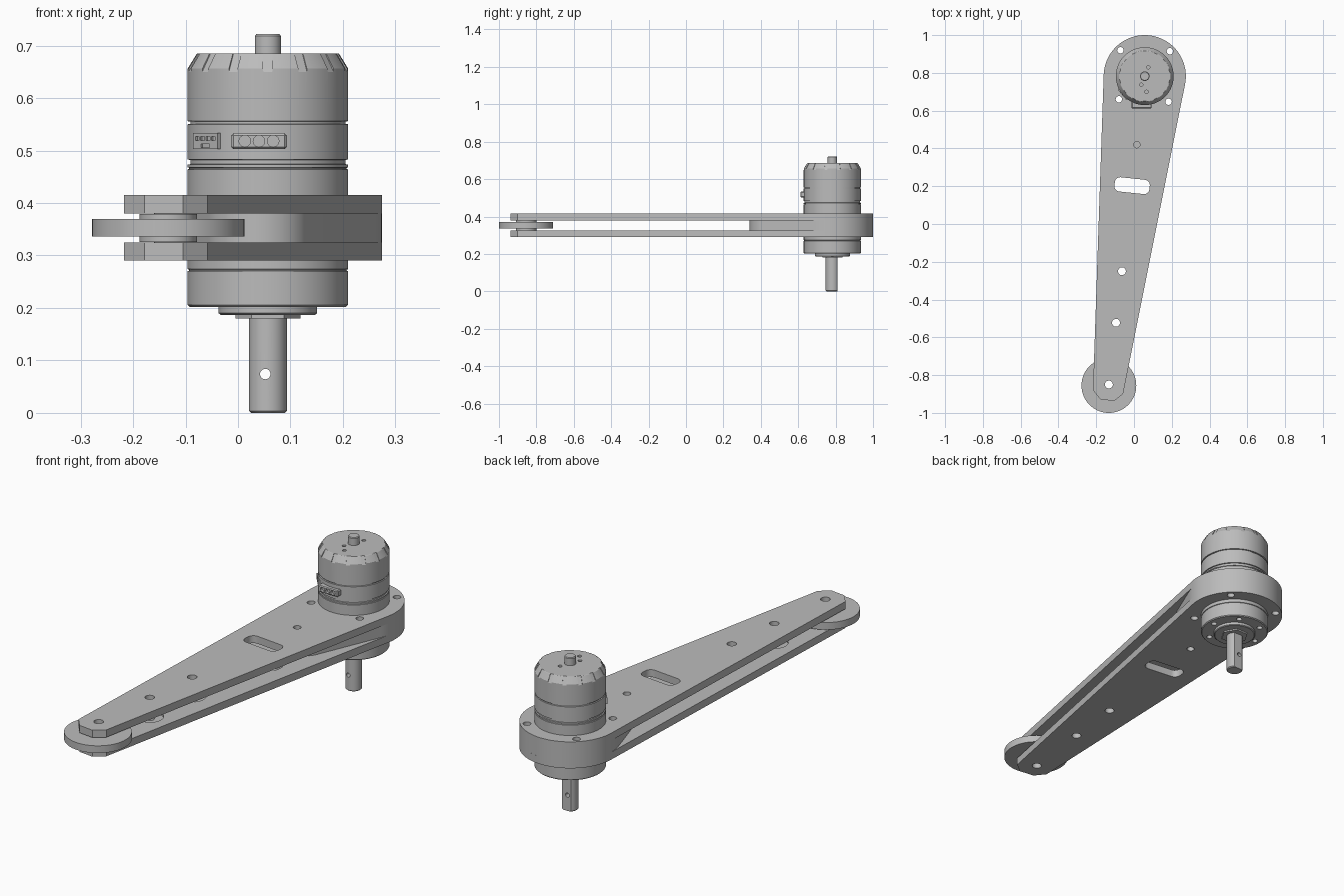
import bpy, bmesh
from math import pi, sin, cos, acos, atan2, radians, hypot
from mathutils import Matrix, Vector

if "Cube" in bpy.data.objects:
    bpy.data.objects.remove(bpy.data.objects["Cube"])

grey = bpy.data.materials.new("machined_grey")
grey.use_nodes = True
grey.diffuse_color = (0.5, 0.5, 0.5, 1)
grey.node_tree.nodes["Principled BSDF"].inputs["Base Color"].default_value = (0.5, 0.5, 0.5, 1)

AX, AY = 0.057, 0.7825      # motor axis
HEAD_R = 0.2175
BODY_R = 0.153
WX, WY = -0.133, -0.855     # roller axis


def finish(name, bm):
    bmesh.ops.recalc_face_normals(bm, faces=bm.faces)
    me = bpy.data.meshes.new(name)
    bm.to_mesh(me)
    bm.free()
    me.materials.append(grey)
    ob = bpy.data.objects.new(name, me)
    bpy.context.scene.collection.objects.link(ob)
    return ob


def select(ob):
    bpy.ops.object.select_all(action='DESELECT')
    ob.select_set(True)
    bpy.context.view_layer.objects.active = ob


def smooth(ob):
    select(ob)
    bpy.ops.object.shade_smooth_by_angle(angle=radians(25))


def add_prism(bm, outline, z0, z1):
    low = [bm.verts.new((x, y, z0)) for x, y in outline]
    high = [bm.verts.new((x, y, z1)) for x, y in outline]
    bm.faces.new(low[::-1])
    bm.faces.new(high)
    n = len(low)
    for i in range(n):
        j = (i + 1) % n
        bm.faces.new((low[i], low[j], high[j], high[i]))


def prism(name, outline, z0, z1):
    bm = bmesh.new()
    add_prism(bm, outline, z0, z1)
    return finish(name, bm)


def arc(cx, cy, r, a0, a1, n):
    return [(cx + r * cos(a0 + (a1 - a0) * i / n), cy + r * sin(a0 + (a1 - a0) * i / n))
            for i in range(n + 1)]


def circle(cx, cy, r, n=24):
    return arc(cx, cy, r, 0, 2 * pi, n)[:-1]


def lathe(name, profile, cx=AX, cy=AY, n=96):
    """Turn an (r, z) profile, bottom to top, into a closed solid."""
    bm = bmesh.new()
    rings = [[bm.verts.new((x, y, z)) for x, y in circle(cx, cy, r, n)] for r, z in profile]
    bm.faces.new(rings[0][::-1])
    bm.faces.new(rings[-1])
    for a, b in zip(rings, rings[1:]):
        for i in range(n):
            j = (i + 1) % n
            bm.faces.new((a[i], a[j], b[j], b[i]))
    return finish(name, bm)


def add_box(bm, size, matrix):
    bmesh.ops.create_cube(bm, size=1, matrix=matrix @ Matrix.Diagonal((*size, 1)))


def cut(ob, bm):
    cutter = finish("cutter", bm)
    cutter.hide_render = True
    mod = ob.modifiers.new("cut", 'BOOLEAN')
    mod.operation, mod.solver, mod.object = 'DIFFERENCE', 'EXACT', cutter
    select(ob)
    bpy.ops.object.modifier_apply(modifier=mod.name)
    bpy.data.objects.remove(cutter)


# Arm plates: round head, tapered sides, chamfered tip
plate = arc(AX, AY, HEAD_R, radians(-11.3), radians(178), 64)
plate += [(-0.217, -0.88), (-0.178, -0.928), (-0.105, -0.937), (-0.058, -0.9)]
head_holes = [(-0.072, 0.92), (0.19, 0.915), (-0.08, 0.66), (0.183, 0.647)]
arm_holes = [(-0.064, -0.25), (-0.095, -0.523)]
slot = []
for k, (sx, sy) in enumerate([(1, 1), (-1, 1), (-1, -1), (1, -1)]):
    slot += arc(sx * 0.065, sy * 0.01, 0.028, k * pi / 2, (k + 1) * pi / 2, 6)
t = radians(-6)
slot = [(x * cos(t) - y * sin(t) - 0.01, x * sin(t) + y * cos(t) + 0.203) for x, y in slot]

for name, z0, z1 in [("lower_arm_plate", 0.29, 0.325), ("upper_arm_plate", 0.38, 0.415)]:
    ob = prism(name, plate, z0, z1)
    bm = bmesh.new()
    for x, y in head_holes + [(0.015, 0.42)]:
        add_prism(bm, circle(x, y, 0.017), 0.2, 0.5)
    for x, y in arm_holes + [(WX, WY + 0.005)]:
        add_prism(bm, circle(x, y, 0.021), 0.2, 0.5)
    add_prism(bm, slot, 0.2, 0.5)
    cut(ob, bm)
    # Counterbores on the inner faces
    bm = bmesh.new()
    for x, y in arm_holes:
        add_prism(bm, circle(x, y, 0.06, 32), 0.315, 0.39)
    cut(ob, bm)
    smooth(ob)

# Spacer block between the plates, tapering to a rounded nose
nx, ny, nr = 0.04, 0.44, 0.1
base = atan2(ny - AY, nx - AX)
b = acos((HEAD_R - nr) / hypot(nx - AX, ny - AY))
outline = arc(AX, AY, HEAD_R, base + b, base + 2 * pi - b, 64) + arc(nx, ny, nr, base - b, base + b, 24)
spacer = prism("head_spacer", outline, 0.325, 0.38)
bm = bmesh.new()
for x, y in head_holes:
    add_prism(bm, circle(x, y, 0.017), 0.2, 0.5)
cut(spacer, bm)
smooth(spacer)

# Roller with hub and bore
roller = lathe("roller", [(0.055, 0.326), (0.055, 0.336), (0.145, 0.336), (0.145, 0.37),
                          (0.055, 0.37), (0.055, 0.379)], WX, WY, 64)
bm = bmesh.new()
add_prism(bm, circle(WX, WY + 0.005, 0.021), 0.2, 0.5)
cut(roller, bm)
smooth(roller)

# Lower motor housing with ring of screw holes
lower = lathe("lower_housing", [(0.149, 0.202), (BODY_R, 0.206), (BODY_R, 0.27), (0.15, 0.271),
                                (0.15, 0.273), (BODY_R, 0.274), (BODY_R, 0.35)])
bm = bmesh.new()
for x, y in circle(AX, AY, 0.122, 6):
    add_prism(bm, circle(x, y, 0.013, 16), 0.1, 0.225)
cut(lower, bm)
smooth(lower)

# Upper motor housing with grooves and a bevelled crown
R = BODY_R
upper = lathe("upper_housing", [
    (R, 0.35), (R, 0.464), (0.15, 0.465), (0.15, 0.467), (R, 0.468), (R, 0.473),
    (0.148, 0.474), (0.148, 0.482), (R, 0.483), (R, 0.55), (0.148, 0.551), (0.148, 0.555),
    (R, 0.556), (R, 0.656), (0.136, 0.684), (0.134, 0.685)])
bm = bmesh.new()
for i in range(14):
    a = 2 * pi * (i + 0.5) / 14
    m = (Matrix.Translation((AX, AY, 0)) @ Matrix.Rotation(a, 4, 'Z')
         @ Matrix.Translation((0.154, 0, 0.676)) @ Matrix.Rotation(radians(-30), 4, 'Y'))
    add_box(bm, (0.028, 0.018, 0.06), m)
cut(upper, bm)
bm = bmesh.new()
for x, y in [(0.076, 0.83), (0.038, 0.737), (0.066, 0.7)]:
    add_prism(bm, circle(x, y, 0.009, 16), 0.665, 0.8)
cut(upper, bm)
smooth(upper)
smooth(lathe("top_shaft_end", [(0.025, 0.66), (0.025, 0.718), (0.022, 0.722)], n=48))

# Bottom flange and hexagonal nut
smooth(lathe("bottom_flange", [(0.09, 0.187), (0.094, 0.19), (0.094, 0.21)], n=64))
prism("shaft_nut", circle(AX, AY, 0.062, 6), 0.18, 0.19)

# Output shaft with a flat and a cross hole
shaft = lathe("output_shaft", [(0.032, 0), (0.036, 0.004), (0.036, 0.2)], n=48)
bm = bmesh.new()
add_box(bm, (0.2, 0.1, 0.36), Matrix.Translation((AX, AY + 0.078, 0)))
cut(shaft, bm)
bm = bmesh.new()
m = Matrix.Translation((AX - 0.005, AY, 0.074)) @ Matrix.Rotation(pi / 2, 4, 'X')
bmesh.ops.create_cone(bm, cap_ends=True, segments=20, radius1=0.01, radius2=0.01, depth=0.2, matrix=m)
cut(shaft, bm)
smooth(shaft)

# Front power connector: block with three round sockets
bm = bmesh.new()
add_box(bm, (0.106, 0.05, 0.03), Matrix.Translation((0.04, 0.637, 0.518)))
bmesh.ops.bevel(bm, geom=bm.edges[:], offset=0.004, segments=1, affect='EDGES')
power = finish("power_connector", bm)
bm = bmesh.new()
for x in (0.013, 0.04, 0.067):
    m = Matrix.Translation((x, 0.612, 0.518)) @ Matrix.Rotation(pi / 2, 4, 'X')
    bmesh.ops.create_cone(bm, cap_ends=True, segments=20, radius1=0.011, radius2=0.011, depth=0.024, matrix=m)
cut(power, bm)
smooth(power)

# Side signal connector, flush with the housing, with small pin slots
turn = (Matrix.Translation((AX, AY, 0.518)) @ Matrix.Rotation(radians(-50), 4, 'Z'))
bm = bmesh.new()
add_box(bm, (0.072, 0.02, 0.03), turn @ Matrix.Translation((0, -0.146, 0)))
signal = finish("signal_connector", bm)
bm = bmesh.new()
for i in range(4):
    add_box(bm, (0.011, 0.012, 0.008), turn @ Matrix.Translation((-0.024 + 0.016 * i, -0.156, 0.005)))
add_box(bm, (0.026, 0.012, 0.006), turn @ Matrix.Translation((0, -0.156, -0.009)))
cut(signal, bm)
